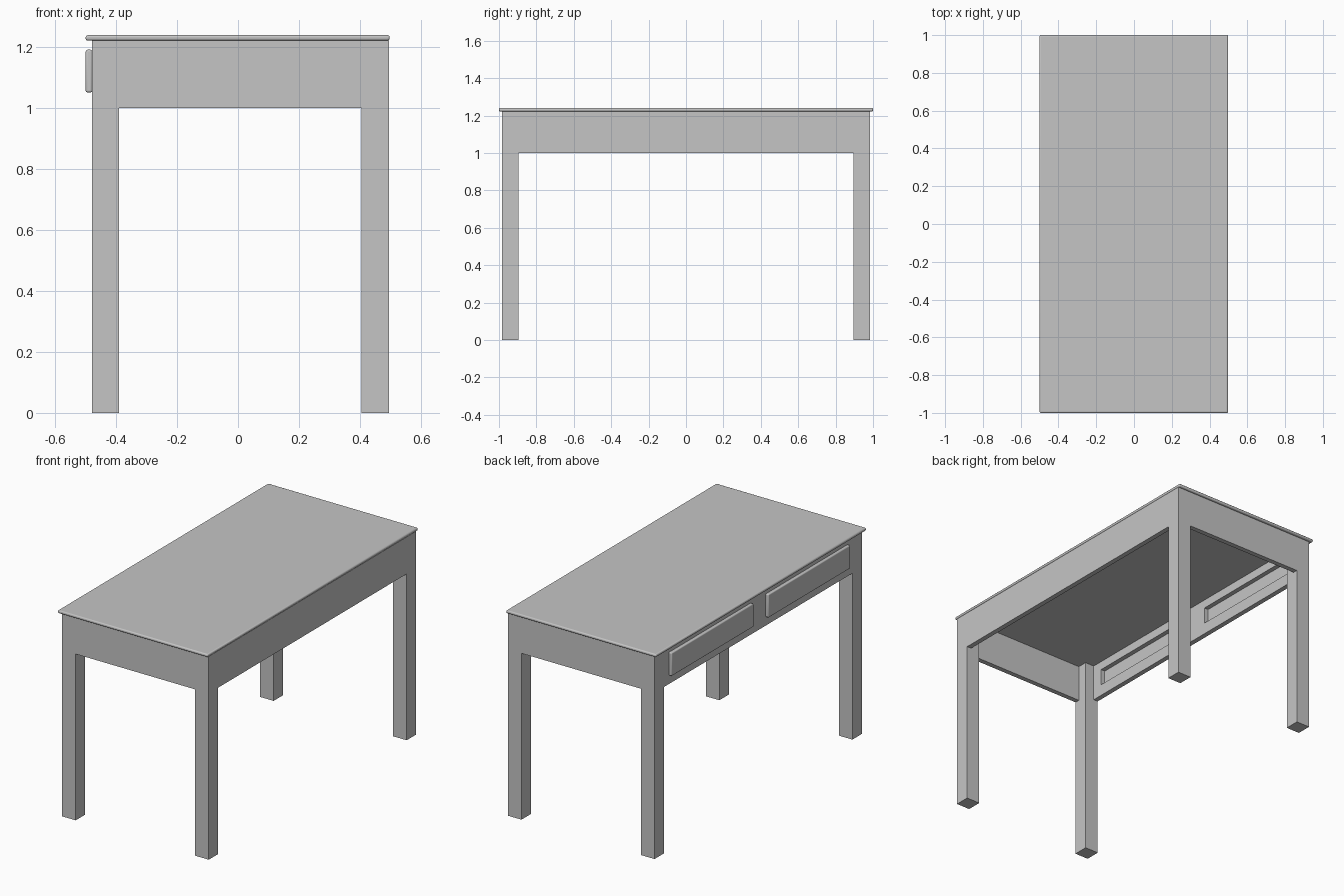
import bpy
import bmesh
from mathutils import Matrix, Vector

cube = bpy.data.objects.get("Cube")
if cube:
    bpy.data.objects.remove(cube, do_unlink=True)

GREY = (0.56, 0.56, 0.56, 1.0)
grey = bpy.data.materials.new("plain grey")
grey.use_nodes = True
grey.diffuse_color = GREY
grey.node_tree.nodes["Principled BSDF"].inputs["Base Color"].default_value = GREY


def build(name, boxes, bevel=0.0):
    """One object made of boxes, each given as x, y and z ranges."""
    bm = bmesh.new()
    for ranges in boxes:
        size = Vector([hi - lo for lo, hi in ranges])
        mid = Vector([(hi + lo) / 2 for lo, hi in ranges])
        bmesh.ops.create_cube(bm, size=1, matrix=Matrix.Translation(mid) @ Matrix.Diagonal(size).to_4x4())
    mesh = bpy.data.meshes.new(name)
    bm.to_mesh(mesh)
    bm.free()
    mesh.materials.append(grey)
    obj = bpy.data.objects.new(name, mesh)
    bpy.context.collection.objects.link(obj)
    if bevel:
        mod = obj.modifiers.new("rounded edges", "BEVEL")
        mod.width = bevel
        mod.segments = 3
        bpy.ops.object.select_all(action="DESELECT")
        bpy.context.view_layer.objects.active = obj
        obj.select_set(True)
        bpy.ops.object.shade_smooth_by_angle()


# Main dimensions
X0, X1, Y = -0.48, 0.495, 0.985
LEG, BOARD = 0.09, 0.03
BOTTOM, TOP = 1.0, 1.222
INNER_Y = Y - LEG

# Tabletop
build("tabletop", [((-0.5, 0.498), (-1, 1), (TOP, 1.24))], bevel=0.007)

# Legs
for side, x in (("right", X0), ("left", X1 - LEG)):
    for end, y in (("front", -Y), ("back", INNER_Y)):
        build(f"{end}_{side}_leg", [((x, x + LEG), (y, y + LEG), (0, TOP))])

# Aprons on the two short ends and the plain long side
ends_x = (X0 + LEG, X1 - LEG)
build("front_apron", [(ends_x, (-Y, -Y + BOARD), (BOTTOM, TOP))])
build("back_apron", [(ends_x, (Y - BOARD, Y), (BOTTOM, TOP))])
build("left_apron", [((X1 - BOARD, X1), (-INNER_Y, INNER_Y), (BOTTOM, TOP))])

# Drawer side apron: rails and stiles around two openings
board_x = (X0, X0 + BOARD)
low, high, near, far = 1.07, 1.17, 0.09, 0.83
build("drawer_apron", [
    (board_x, (-INNER_Y, INNER_Y), (BOTTOM, low)),
    (board_x, (-INNER_Y, INNER_Y), (high, TOP)),
    (board_x, (-near, near), (low, high)),
    (board_x, (-INNER_Y, -far), (low, high)),
    (board_x, (far, INNER_Y), (low, high)),
])

# Drawer fronts
for end, y in (("front", (-0.85, -0.07)), ("back", (0.07, 0.85))):
    build(f"{end}_drawer", [((-0.5, X0 + 0.002), y, (1.052, 1.192))], bevel=0.006)
